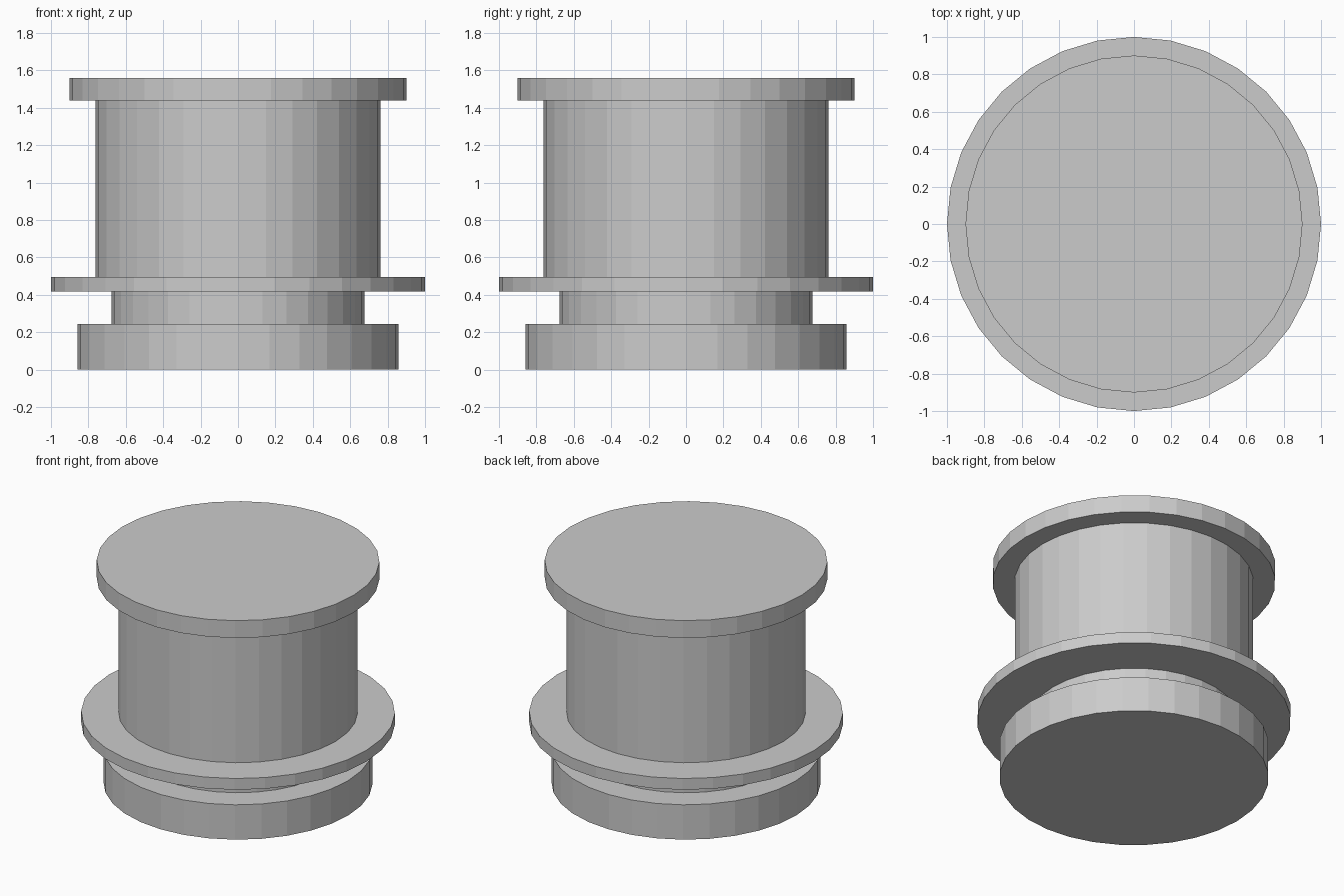
import bpy
import bmesh
from math import cos, sin, tau

if "Cube" in bpy.data.objects:
    bpy.data.objects.remove(bpy.data.objects["Cube"])

SIDES = 32

# Outline from bottom to top as (radius, height)
PROFILE = [
    (0.858, 0.0), (0.858, 0.245),    # base disc
    (0.676, 0.245), (0.676, 0.417),  # neck groove
    (1.0, 0.417), (1.0, 0.496),      # wide flange
    (0.762, 0.496), (0.762, 1.438),  # drum
    (0.901, 1.438), (0.901, 1.56),   # top cap
]


def lathe(name, profile, sides):
    bm = bmesh.new()
    rings = [[bm.verts.new((r * cos(tau * i / sides), r * sin(tau * i / sides), z))
              for i in range(sides)] for r, z in profile]
    for low, high in zip(rings, rings[1:]):
        for i in range(sides):
            j = (i + 1) % sides
            bm.faces.new((low[i], low[j], high[j], high[i]))
    # Closed ends
    bm.faces.new(rings[0][::-1])
    bm.faces.new(rings[-1])
    mesh = bpy.data.meshes.new(name)
    bm.to_mesh(mesh)
    bm.free()
    obj = bpy.data.objects.new(name, mesh)
    bpy.context.collection.objects.link(obj)
    return obj


# Flanged spool, flat shaded
lathe("flanged_spool", PROFILE, SIDES)
